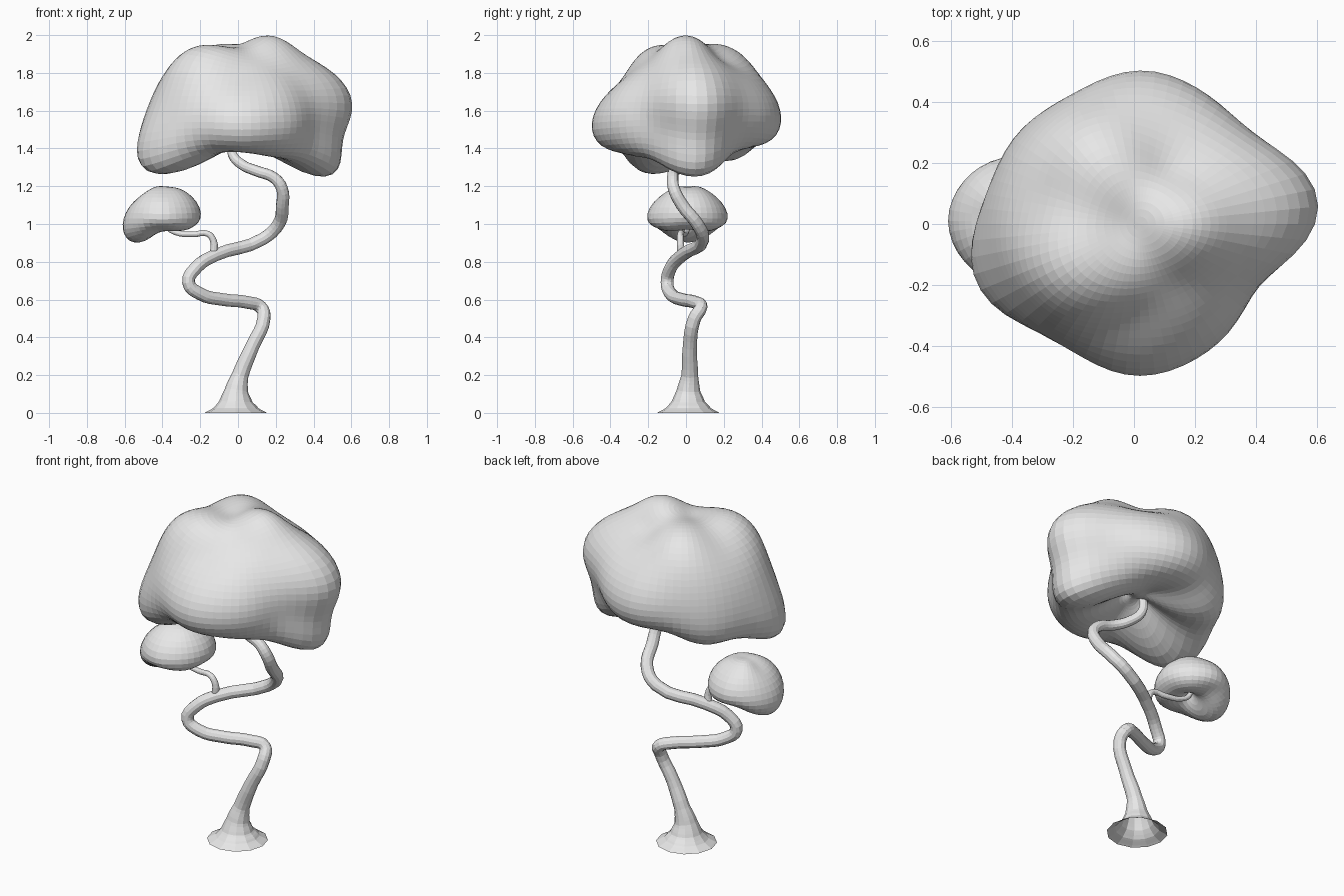
import bpy
import bmesh
import math
from mathutils import Vector

cube = bpy.data.objects.get("Cube")
if cube:
    bpy.data.objects.remove(cube)

GREY = (0.8, 0.8, 0.8, 1)
grey = bpy.data.materials.new("plain grey")
grey.use_nodes = True
grey.diffuse_color = GREY
grey.node_tree.nodes["Principled BSDF"].inputs["Base Color"].default_value = GREY


def foliage(name, center, marks, tightness, droop, segments, rings):
    """Drooping sphere whose radius follows a smooth field through surface marks."""
    center = Vector(center)

    def sag(p):
        return Vector((0, 0, droop * (p.x ** 2 + p.y ** 2)))

    offsets = [Vector(m) - center for m in marks]
    offsets = [o + sag(o) for o in offsets]
    dirs = [o.normalized() for o in offsets]
    goal = [o.length for o in offsets]
    mean = sum(goal) / len(goal)

    def kernel(a, b):
        return math.exp(tightness * (a.dot(b) - 1))

    # Relax the weights towards the marks; the softness avoids overshoot
    softness = 0.04
    table = [[kernel(a, b) for b in dirs] for a in dirs]
    weights = [0.0] * len(dirs)
    for _ in range(150):
        for i, row in enumerate(table):
            error = goal[i] - mean - sum(k * w for k, w in zip(row, weights))
            weights[i] += (error - softness * weights[i]) / (1 + softness)

    bm = bmesh.new()
    bmesh.ops.create_uvsphere(bm, u_segments=segments, v_segments=rings, radius=1)
    for v in bm.verts:
        d = v.co.normalized()
        p = d * (mean + sum(w * kernel(d, e) for w, e in zip(weights, dirs)))
        v.co = center + p - sag(p)
    mesh = bpy.data.meshes.new(name)
    bm.to_mesh(mesh)
    bm.free()
    mesh.materials.append(grey)
    obj = bpy.data.objects.new(name, mesh)
    bpy.context.collection.objects.link(obj)


def stem(name, path):
    """Round tapering tube through (x, y, z, radius) points."""
    curve = bpy.data.curves.new(name, "CURVE")
    curve.dimensions = "3D"
    curve.bevel_depth = 1
    curve.bevel_resolution = 4
    curve.resolution_u = 4
    spline = curve.splines.new("BEZIER")
    spline.bezier_points.add(len(path) - 1)
    spline.radius_interpolation = "LINEAR"
    spline.use_smooth = False
    for point, (x, y, z, radius) in zip(spline.bezier_points, path):
        point.co = (x, y, z)
        point.radius = radius
        point.handle_left_type = point.handle_right_type = "AUTO"
    curve.materials.append(grey)
    obj = bpy.data.objects.new(name, curve)
    bpy.context.collection.objects.link(obj)


# Winding trunk with a flared, open foot
stem("trunk", [
    (-.012, .012, 0, .165), (-.012, .012, .025, .12), (-.012, .012, .06, .088),
    (-.008, .013, .12, .062), (.012, .02, .2, .044),
    (.075, .02, .35, .037), (.137, .045, .5, .035),
    (.12, .08, .56, .034), (.05, .05, .585, .034), (-.08, -.02, .6, .034),
    (-.2, -.08, .63, .034), (-.262, -.1, .69, .034), (-.22, -.08, .77, .034),
    (-.12, -.02, .835, .034), (.13, .09, .92, .034), (.215, .06, 1, .034),
    (.235, -.02, 1.1, .034), (.232, -.065, 1.19, .032), (.19, -.07, 1.245, .03),
    (.1, -.06, 1.28, .029), (.02, -.01, 1.315, .027), (-.03, .03, 1.37, .025),
    (-.035, .035, 1.46, .022)])

# Thin side branch
stem("branch", [
    (-.13, -.025, .83, .022), (-.13, -.03, .91, .018), (-.16, -.03, .948, .016),
    (-.24, -.015, .945, .015), (-.33, 0, .955, .014), (-.38, .01, .99, .013),
    (-.39, .01, 1.05, .012)])

# Large lumpy crown with a hollow underside
foliage("large_crown", (.02, 0, 1.62), [
    (.16, 0, 2), (-.02, -.02, 1.93), (-.28, -.13, 1.915), (-.19, .25, 1.905),
    (-.25, .07, 1.89), (.13, -.17, 1.89), (.13, .17, 1.88), (.36, .03, 1.895),
    (-.45, -.03, 1.69), (-.53, -.09, 1.45), (-.41, -.13, 1.26),
    (.61, .07, 1.66), (.48, .06, 1.815), (.55, .06, 1.43), (.46, .05, 1.24),
    (0, -.5, 1.54), (.02, .505, 1.58), (-.35, -.34, 1.45), (.3, -.37, 1.53),
    (.45, -.15, 1.5), (-.34, .34, 1.52), (-.46, .16, 1.45), (.3, .38, 1.57), (.47, .24, 1.58),
    (0, -.33, 1.77), (.02, .39, 1.78), (.3, -.2, 1.79), (.27, .25, 1.81),
    (-.36, .2, 1.76), (-.28, -.3, 1.75),
    (0, -.34, 1.38), (0, .36, 1.41), (-.28, .2, 1.33), (-.3, -.26, 1.3),
    (.34, -.16, 1.33), (.35, .2, 1.33),
    (.02, 0, 1.46), (.14, 0, 1.42), (-.12, 0, 1.43), (0, .15, 1.44), (0, -.14, 1.42),
], 9, .2, 64, 44)

# Small bean shaped crown on the branch
foliage("small_crown", (-.4, .01, 1.08), [
    (-.38, .01, 1.195), (-.25, .01, 1.15), (-.195, .01, 1.06), (-.215, .01, 1.005),
    (-.48, .01, 1.17), (-.55, .01, 1.12), (-.61, .01, 1.01), (-.535, .01, .9),
    (-.4, -.205, 1.06), (-.4, .22, 1.06), (-.39, .01, 1.02),
    (-.42, -.14, .975), (-.42, .16, .975), (-.54, -.14, 1), (-.54, .16, 1),
    (-.25, -.13, 1.05), (-.25, .15, 1.05), (-.39, -.13, 1.15), (-.39, .15, 1.15),
], 6, 1.2, 36, 24)
